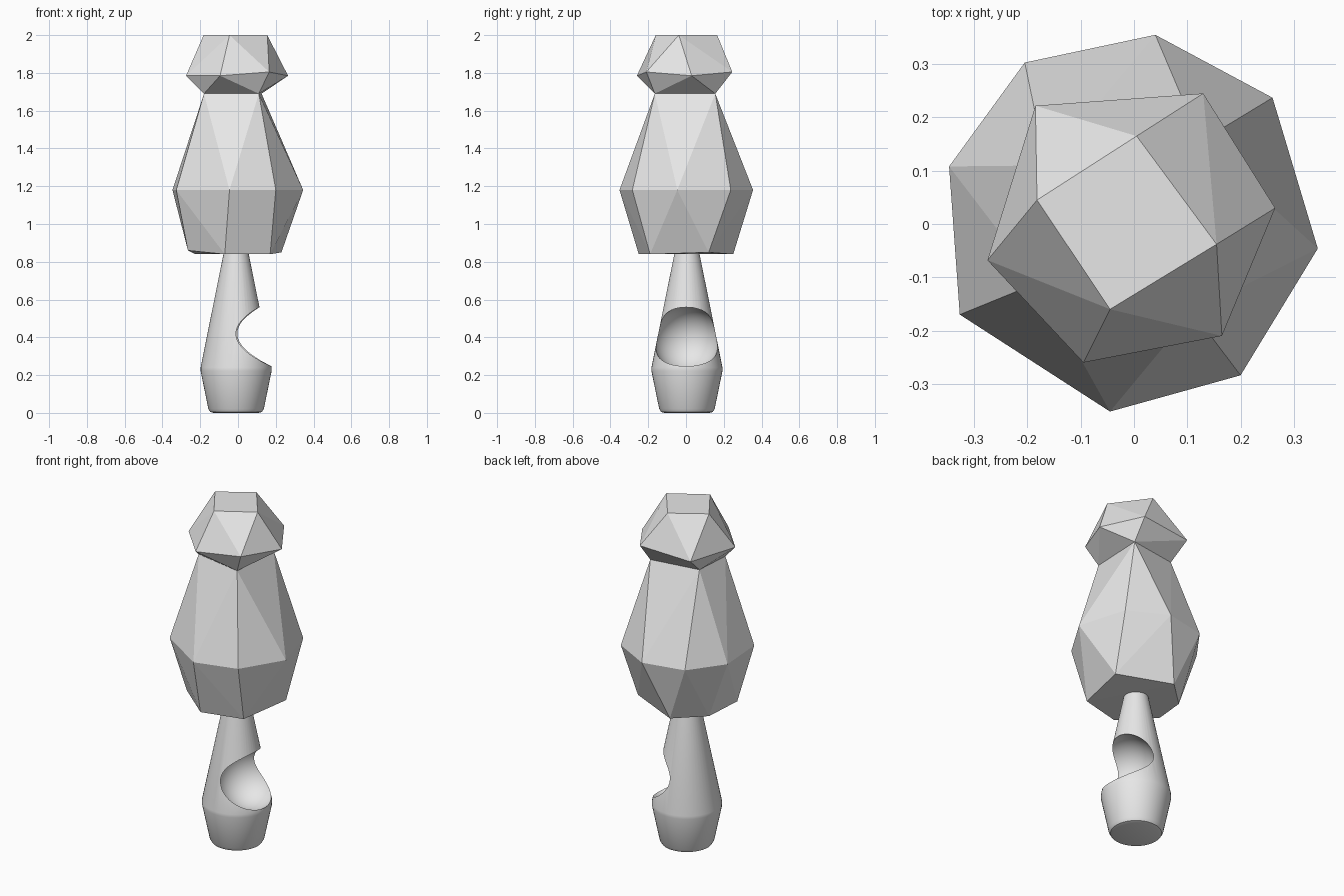
import bpy, bmesh, math

cube = bpy.data.objects.get("Cube")
if cube:
    bpy.data.objects.remove(cube, do_unlink=True)

grey = bpy.data.materials.new("plain grey")
grey.use_nodes = True
colour = (0.8, 0.8, 0.8, 1)
grey.diffuse_color = colour
grey.node_tree.nodes["Principled BSDF"].inputs["Base Color"].default_value = colour


def add_object(name, bm):
    bmesh.ops.recalc_face_normals(bm, faces=bm.faces)
    mesh = bpy.data.meshes.new(name)
    bm.to_mesh(mesh)
    bm.free()
    mesh.materials.append(grey)
    obj = bpy.data.objects.new(name, mesh)
    bpy.context.collection.objects.link(obj)
    return obj


def faceted_crown(name, rings):
    """Flat-faced convex solid spanning irregular rings of (height, points)."""
    bm = bmesh.new()
    for z, points in rings:
        for x, y in points:
            bm.verts.new((x, y, z))
    result = bmesh.ops.convex_hull(bm, input=bm.verts)
    loose = {v for v in result["geom_interior"] if isinstance(v, bmesh.types.BMVert)}
    bmesh.ops.delete(bm, geom=list(loose), context="VERTS")
    bmesh.ops.dissolve_limit(bm, angle_limit=math.radians(1),
                             verts=bm.verts, edges=bm.edges)
    return add_object(name, bm)


def lathe(name, profile, centre, sides=48):
    bm = bmesh.new()
    rings = []
    for r, z in profile:
        angles = [math.tau * i / sides for i in range(sides)]
        rings.append([bm.verts.new((centre[0] + r * math.cos(a),
                                    centre[1] + r * math.sin(a), z)) for a in angles])
    for low, high in zip(rings, rings[1:]):
        for i in range(sides):
            j = (i + 1) % sides
            bm.faces.new((low[i], low[j], high[j], high[i]))
    bm.faces.new(rings[0])
    bm.faces.new(rings[-1])
    return add_object(name, bm)


# Lower foliage: narrow neck, wide middle, tucked-in underside
neck = [(0.11, -0.165), (0.125, 0.155), (-0.165, 0.11), (-0.18, -0.11)]
middle = [(0.04, 0.355), (-0.205, 0.303), (-0.347, 0.108), (-0.327, -0.17),
          (-0.045, -0.352), (0.2, -0.284), (0.345, -0.046), (0.26, 0.237)]
underside = [(0.17, -0.19), (-0.07, -0.25), (-0.225, 0.105), (-0.07, 0.25)]
faceted_crown("lower_foliage", [
    (1.69, neck), (1.18, middle), (0.84, underside),
    (0.85, [(0.23, 0.12)]), (0.86, [(-0.265, -0.1)])])

# Upper foliage: six-sided cap with a four-sided flat top
faceted_crown("upper_foliage", [
    (1.69, neck),
    (1.785, [(-0.275, -0.068), (-0.095, -0.26), (0.265, 0.03), (-0.185, 0.222)]),
    (1.805, [(0.165, -0.21), (0.13, 0.245)]),
    (2.0, [(0.005, 0.165), (-0.182, 0.045), (-0.045, -0.16), (0.155, -0.038)])])

# Trunk: tapered post on a flared foot
trunk = lathe("trunk", [(0.12, 0), (0.137, 0.005), (0.147, 0.022),
                        (0.188, 0.222), (0.188, 0.24), (0.067, 0.84), (0.06, 0.88)],
              (-0.01, 0.005))

# Round hollow scooped out of the trunk's left side
bm = bmesh.new()
bmesh.ops.create_uvsphere(bm, u_segments=48, v_segments=32, radius=0.175)
bmesh.ops.translate(bm, verts=bm.verts, vec=(0.074, 0.003, 0.389))
hollow = add_object("hollow_cutter", bm)
hollow.hide_render = True
cut = trunk.modifiers.new("hollow", "BOOLEAN")
cut.operation = "DIFFERENCE"
cut.solver = "EXACT"
cut.object = hollow

for obj in bpy.context.selected_objects:
    obj.select_set(False)
trunk.select_set(True)
bpy.context.view_layer.objects.active = trunk
bpy.ops.object.modifier_apply(modifier=cut.name)
bpy.data.objects.remove(hollow, do_unlink=True)
bpy.ops.object.shade_smooth_by_angle(angle=math.radians(30))
